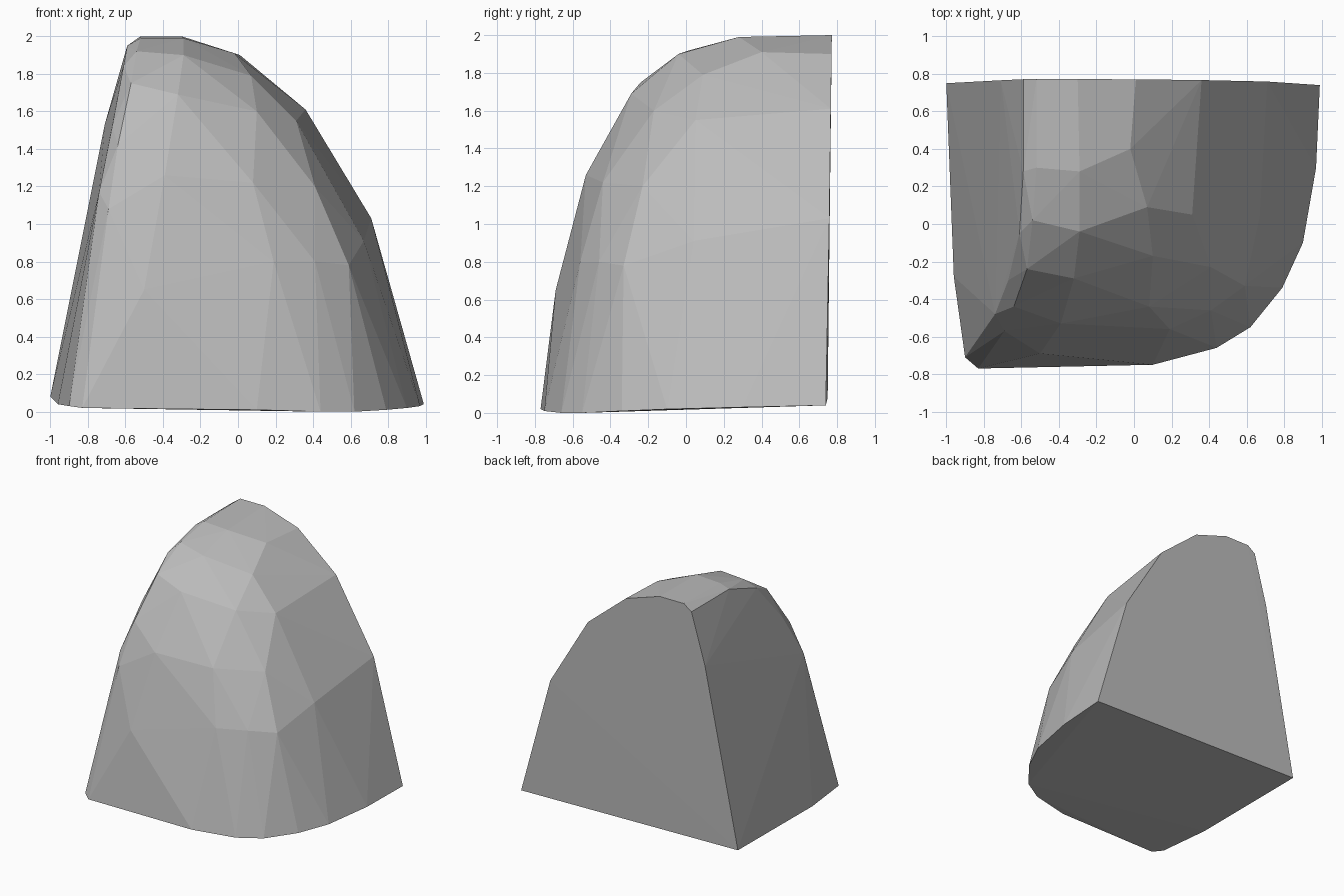
import bpy, bmesh

# Base outline of the boulder, running around the flat underside
base = [(-1, .75, .08), (-.96, -.28, .04), (-.9, -.71, .03), (-.83, -.77, .02),
        (.1, -.75, .01), (.44, -.66, 0), (.62, -.55, 0), (.79, -.34, .01),
        (.9, -.1, .02), (.97, .3, .03), (.99, .74, .04)]

# Flat back face: x, z of its arched outline
back = [(-.71, 1.53), (-.59, 1.95), (-.52, 2), (-.3, 2), (.01, 1.9), (.36, 1.61), (.71, 1.03)]

# Corners of the chipped crown, sides and front
chips = [(-.59, .28, 1.95), (-.52, .3, 1.99), (-.29, .28, 1.99), (-.02, .4, 1.91),
         (.07, .09, 1.79), (.31, .05, 1.55), (-.29, -.04, 1.9), (-.54, .02, 1.92),
         (-.61, -.05, 1.84), (-.57, -.24, 1.75), (-.32, -.29, 1.69), (-.67, -.3, 1.52),
         (.1, -.17, 1.6), (-.64, -.44, 1.42), (-.74, -.48, 1.17), (-.39, -.53, 1.26),
         (.08, -.44, 1.22), (.41, -.23, 1.2), (-.69, -.57, 1.08), (.19, -.56, .8),
         (.41, -.46, .8), (.59, -.33, .78), (.67, .04, .91), (-.5, -.69, .65),
         (.7, .5, .92)]

points = base + [(x, .745 + .0135 * z, z) for x, z in back] + chips

bm = bmesh.new()
for p in points:
    bm.verts.new(p)
hull = bmesh.ops.convex_hull(bm, input=bm.verts)
loose = [v for v in bm.verts if not v.link_faces]
bmesh.ops.delete(bm, geom=loose, context='VERTS')
bmesh.ops.recalc_face_normals(bm, faces=bm.faces)

mesh = bpy.data.meshes.new("boulder")
bm.to_mesh(mesh)
bm.free()
boulder = bpy.data.objects.new("boulder", mesh)
bpy.context.collection.objects.link(boulder)

# Plain stone colour
stone = bpy.data.materials.new("stone grey")
stone.diffuse_color = (.5, .5, .5, 1)
mesh.materials.append(stone)
